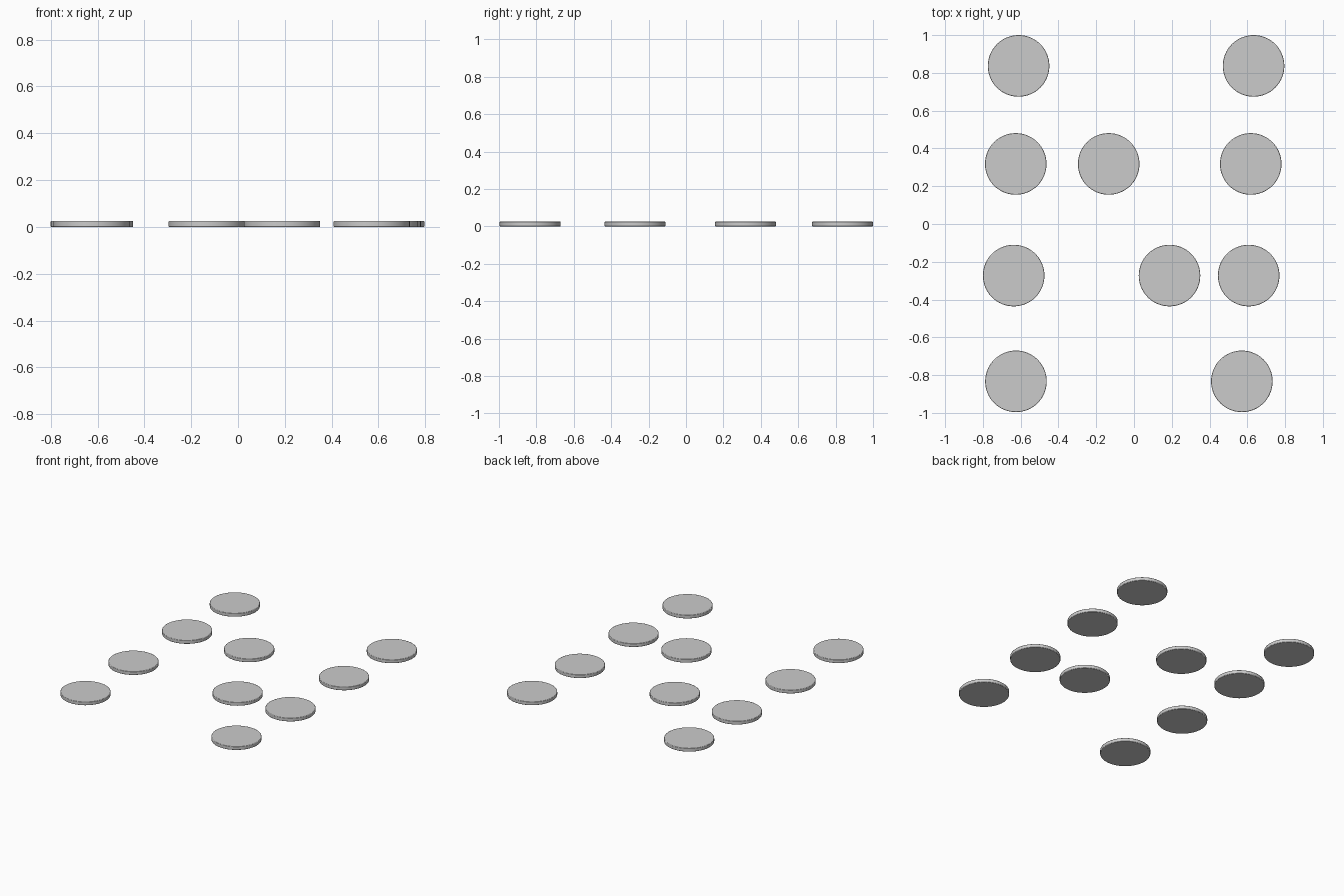
import bpy

if "Cube" in bpy.data.objects:
    bpy.data.objects.remove(bpy.data.objects["Cube"])

RADIUS, HEIGHT = 0.163, 0.025

# Rows of discs: y position -> x positions
rows = {
    0.837: (-0.611, 0.633),
    0.318: (-0.626, -0.134, 0.618),
    -0.273: (-0.637, 0.188, 0.607),
    -0.833: (-0.625, 0.571),
}


def disc(name, x, y):
    bpy.ops.mesh.primitive_cylinder_add(
        vertices=64, radius=RADIUS, depth=HEIGHT, location=(x, y, HEIGHT / 2))
    ob = bpy.context.object
    ob.name = name
    # Fine rounding on the rims
    bevel = ob.modifiers.new("rim", 'BEVEL')
    bevel.width = 0.003
    bevel.segments = 2
    bpy.ops.object.shade_smooth_by_angle()


for r, (y, xs) in enumerate(rows.items(), 1):
    for c, x in enumerate(xs, 1):
        disc(f"disc_row{r}_{c}", x, y)
